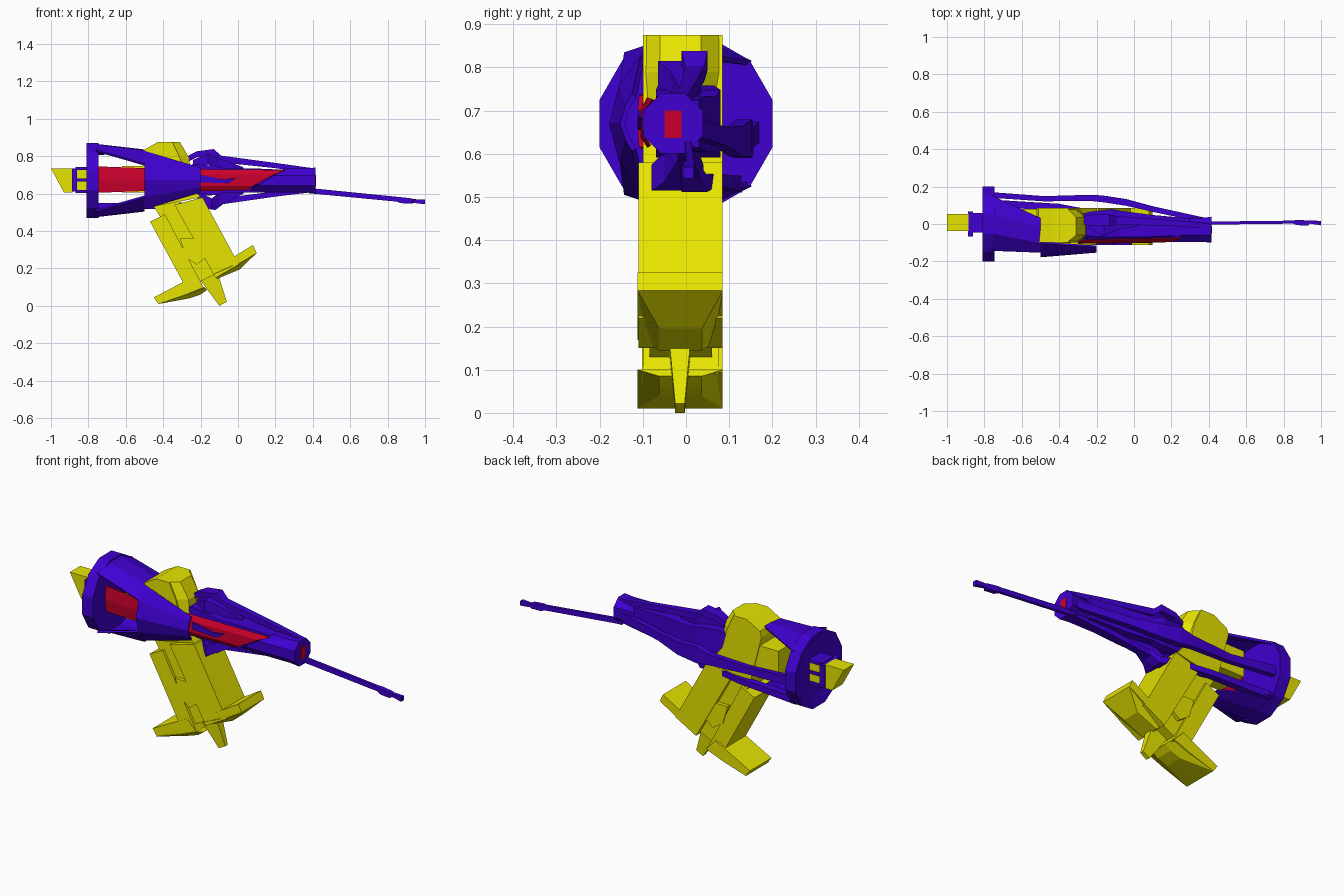
import bpy, math


def material(name, rgb):
    m = bpy.data.materials.new(name)
    m.diffuse_color = (*rgb, 1)
    return m


PURPLE = material("purple", (0.05, 0.0, 0.63))
YELLOW = material("yellow", (0.82, 0.80, 0.0))
RED = material("red", (0.60, 0.0, 0.025))


def make(name, verts, faces, mat):
    me = bpy.data.meshes.new(name)
    me.from_pydata(verts, [], faces)
    me.materials.append(mat)
    ob = bpy.data.objects.new(name, me)
    bpy.context.collection.objects.link(ob)
    bpy.context.view_layer.objects.active = ob
    ob.select_set(True)
    bpy.ops.object.mode_set(mode='EDIT')
    bpy.ops.mesh.select_all(action='SELECT')
    bpy.ops.mesh.normals_make_consistent(inside=False)
    bpy.ops.object.mode_set(mode='OBJECT')
    ob.select_set(False)
    return ob


def loft(name, rings, mat):
    """Join closed rings of equal length and cap the ends."""
    n = len(rings[0])
    faces = [(r * n + i, r * n + (i + 1) % n, (r + 1) * n + (i + 1) % n, (r + 1) * n + i)
             for r in range(len(rings) - 1) for i in range(n)]
    faces += [tuple(range(n)), tuple((len(rings) - 1) * n + i for i in range(n))]
    return make(name, [p for r in rings for p in r], faces, mat)


def prism(name, pts, y0, y1, mat):
    """Side outline in x, z pushed through from y0 to y1."""
    return loft(name, [[(x, y, z) for x, z in pts] for y in (y0, y1)], mat)


def box(name, x, y, z, mat):
    return prism(name, [(x[0], z[0]), (x[1], z[0]), (x[1], z[1]), (x[0], z[1])], *y, mat)


def ring(x, r, n=12, cy=0.0, cz=0.67, slant=0.0):
    out = []
    for i in range(n):
        a = 2 * math.pi * (i + 0.5) / n
        dz = r * math.sin(a)
        out.append((x + slant * dz, cy + r * math.cos(a), cz + dz))
    return out


def strut(name, path, mat=PURPLE):
    """Rectangular bar along x; stations are x, y, z, half width, half height."""
    return loft(name, [[(x, y + a * w, z + b * h) for a, b in
                        ((-1, -1), (1, -1), (1, 1), (-1, 1))]
                       for x, y, z, w, h in path], mat)


def shell(name, stations, mat, thick=0.012):
    """Thin open sheet over matching rows of points."""
    n = len(stations[0])
    faces = [(r * n + i, r * n + i + 1, (r + 1) * n + i + 1, (r + 1) * n + i)
             for r in range(len(stations) - 1) for i in range(n - 1)]
    ob = make(name, [p for s in stations for p in s], faces, mat)
    mod = ob.modifiers.new("thickness", 'SOLIDIFY')
    mod.thickness = thick
    mod.offset = 0
    return ob


def section(x, pts):
    return [(x, y, z) for y, z in pts]


# Rear dish
loft("rear_dish", [ring(-0.79, 0.14), ring(-0.81, 0.208), ring(-0.745, 0.208)], PURPLE)

# Rear stock block with its purple collar
prism("stock_tip", [(-1, 0.735), (-0.885, 0.735), (-0.885, 0.605), (-0.93, 0.605)],
      -0.037, 0.053, YELLOW)
box("stock_neck", (-0.89, -0.78), (-0.034, 0.05), (0.615, 0.73), YELLOW)
box("stock_collar", (-0.888, -0.862), (-0.068, 0.066), (0.61, 0.735), PURPLE)
for z in (0.612, 0.672, 0.733):
    box("stock_rib", (-0.87, -0.78), (-0.045, 0.06), (z - 0.008, z + 0.008), PURPLE)

# Inner core: yellow at the rear, purple ahead, red panels along the near side
box("rear_core", (-0.62, -0.40), (-0.095, 0.08), (0.605, 0.748), YELLOW)
loft("core", [ring(x, r, 8, cy) for x, r, cy in
              ((-0.32, 0.056, -0.03), (-0.2, 0.056, -0.035), (0.3, 0.052, -0.035))], PURPLE)
shell("red_rear_panel", [section(-0.75, ((-0.08, 0.605), (-0.09, 0.675), (-0.08, 0.745))),
                         section(-0.48, ((-0.104, 0.615), (-0.108, 0.675), (-0.104, 0.735)))],
      RED, 0.01)
# slanted forward edge tucked into the sleeve
shell("red_front_panel", [
    section(-0.30, ((-0.088, 0.73), (-0.103, 0.70), (-0.103, 0.64), (-0.088, 0.615))),
    [(0.25, -0.075, 0.725), (0.19, -0.094, 0.70), (0.08, -0.098, 0.64), (0.05, -0.083, 0.618)]],
      RED, 0.006)

# Side cowling and the two pairs of arms that hold it to the dish
shell("side_cowling", [
    section(-0.5, ((-0.10, 0.825), (-0.15, 0.755), (-0.172, 0.67), (-0.15, 0.585), (-0.10, 0.52))),
    section(-0.2, ((-0.12, 0.735), (-0.135, 0.71), (-0.147, 0.67), (-0.135, 0.635),
                   (-0.12, 0.61)))], PURPLE)
for s, label in ((1, "upper"), (-1, "lower")):
    rear = [(-0.76, y, 0.67 + s * z) for y, z in
            ((0.15, 0.14), (0.05, 0.19), (-0.05, 0.19), (-0.14, 0.16))]
    front = [(-0.5, y, 0.67 + s * z) for y, z in
             ((0.03, 0.16), (-0.02, 0.16), (-0.10, 0.155), (-0.15, 0.085))]
    shell(label + "_arm", [rear, front], PURPLE)

# Long struts around the far side
strut("upper_strut", [(-0.29, 0.02, 0.775, 0.02, 0.015),
                      (-0.22, 0.02, 0.81, 0.03, 0.016), (-0.13, 0.02, 0.82, 0.03, 0.018),
                      (-0.09, 0.02, 0.785, 0.022, 0.018), (0.2, 0.005, 0.75, 0.016, 0.014),
                      (0.4, -0.01, 0.722, 0.014, 0.014)])
strut("lower_strut", [(-0.76, 0.11, 0.53, 0.02, 0.02), (-0.4, 0.09, 0.535, 0.018, 0.015),
                      (-0.2, 0.04, 0.54, 0.03, 0.016), (-0.12, 0.02, 0.53, 0.03, 0.018),
                      (-0.08, 0.01, 0.56, 0.022, 0.016), (0.2, 0.0, 0.598, 0.016, 0.014),
                      (0.4, -0.01, 0.622, 0.014, 0.014)])
strut("side_strut", [(-0.76, 0.155, 0.65, 0.015, 0.025), (-0.48, 0.135, 0.63, 0.014, 0.02),
                     (-0.24, 0.14, 0.63, 0.016, 0.03), (-0.17, 0.135, 0.635, 0.018, 0.045),
                     (-0.04, 0.115, 0.63, 0.018, 0.035), (0.1, 0.08, 0.64, 0.015, 0.022),
                     (0.4, 0.015, 0.66, 0.014, 0.02)])

# Jagged receiver behind the core
strut("receiver", [(-0.32, 0.0, 0.67, 0.04, 0.05), (-0.24, 0.0, 0.68, 0.065, 0.078),
                   (-0.12, 0.005, 0.67, 0.075, 0.078), (-0.07, 0.0, 0.67, 0.07, 0.064),
                   (0.1, -0.01, 0.67, 0.058, 0.064), (0.3, -0.015, 0.67, 0.045, 0.055)])
strut("receiver_crest", [(-0.24, 0.0, 0.76, 0.02, 0.02), (-0.16, -0.02, 0.785, 0.045, 0.03),
                         (-0.1, 0.0, 0.76, 0.035, 0.03), (0.03, 0.0, 0.73, 0.01, 0.01)])
strut("receiver_keel", [(-0.22, 0.0, 0.59, 0.02, 0.02), (-0.14, -0.02, 0.545, 0.06, 0.03),
                        (-0.1, -0.01, 0.57, 0.04, 0.035), (0.03, 0.0, 0.61, 0.01, 0.01)])
prism("side_arrow", [(-0.2, 0.70), (-0.08, 0.675), (-0.01, 0.685), (-0.05, 0.655), (-0.2, 0.66)],
      -0.111, -0.102, PURPLE)

# Muzzle sleeve with a slanted rear edge, red bore and thin barrel
loft("muzzle_sleeve", [ring(0.15, 0.069, 8, -0.033, slant=1.6), ring(0.36, 0.069, 8, -0.032),
                       ring(0.415, 0.075, 8, -0.03)], PURPLE)
box("bore", (0.412, 0.418), (-0.05, -0.01), (0.637, 0.70), RED)
strut("thin_barrel", [(0.38, 0.005, 0.618, 0.012, 0.016), (0.42, 0.005, 0.612, 0.008, 0.014),
                      (0.85, 0.01, 0.57, 0.008, 0.013), (0.87, 0.008, 0.565, 0.014, 0.016),
                      (0.93, 0.005, 0.56, 0.014, 0.014), (0.94, 0.01, 0.56, 0.008, 0.01),
                      (1.0, 0.005, 0.556, 0.012, 0.013)])

# Yellow torso through the frame, with chamfered front corners at the top
prism("torso", [(-0.45, 0.53), (-0.52, 0.80), (-0.51, 0.83), (-0.43, 0.875), (-0.35, 0.875),
                (-0.31, 0.79), (-0.28, 0.68), (-0.20, 0.58)], -0.10, 0.085, YELLOW)
loft("torso_front", [[(xa, -0.10, z), (xa, 0.085, z), (xb, 0.035, z), (xb, -0.06, z)]
                     for xa, xb, z in ((-0.36, -0.31, 0.875), (-0.32, -0.26, 0.79),
                                       (-0.30, -0.25, 0.66))], YELLOW)

# Grip columns
prism("rear_column", [(-0.47, 0.45), (-0.39, 0.49), (-0.18, 0.09), (-0.28, 0.10)],
      -0.10, 0.075, YELLOW)
prism("middle_column", [(-0.45, 0.53), (-0.32, 0.56), (-0.12, 0.17), (-0.20, 0.13)],
      -0.085, 0.06, YELLOW)
prism("front_column", [(-0.34, 0.54), (-0.19, 0.58), (0.005, 0.22), (-0.12, 0.15)],
      -0.11, 0.085, YELLOW)
prism("middle_step", [(-0.31, 0.36), (-0.22, 0.36), (-0.17, 0.26), (-0.22, 0.22), (-0.28, 0.26)],
      -0.105, 0.08, YELLOW)


# Feet: full width above, narrowing to the sole
def foot(name, top, sole):
    rows = [[(x, y, z) for x, z in top] + [(x, y * 0.5 - 0.006, z) for x, z in reversed(sole)]
            for y in (-0.112, 0.085)]
    return loft(name, rows, YELLOW)


prism("front_toe", [(0.08, 0.325), (0.1, 0.283), (-0.02, 0.21), (-0.06, 0.24)],
      -0.112, 0.085, YELLOW)
foot("front_foot", [(0.1, 0.283), (-0.04, 0.21), (-0.13, 0.17)],
     [(0.01, 0.195), (-0.05, 0.17), (-0.11, 0.145)])
prism("rear_toe", [(-0.45, 0.045), (-0.425, 0.01), (-0.28, 0.055), (-0.18, 0.095), (-0.24, 0.155)],
      -0.102, 0.085, YELLOW)
foot("rear_foot", [(-0.425, 0.01), (-0.28, 0.06), (-0.18, 0.10)],
     [(-0.26, 0.04), (-0.2, 0.06), (-0.165, 0.085)])

# Bottom prong
loft("prong", [[(-0.21, -0.04, 0.15), (-0.21, 0.012, 0.15), (-0.11, 0.012, 0.18),
                (-0.11, -0.04, 0.18)],
               [(-0.10, -0.025, 0.0), (-0.10, -0.003, 0.0), (-0.06, -0.003, 0.022),
                (-0.06, -0.025, 0.022)]], YELLOW)
